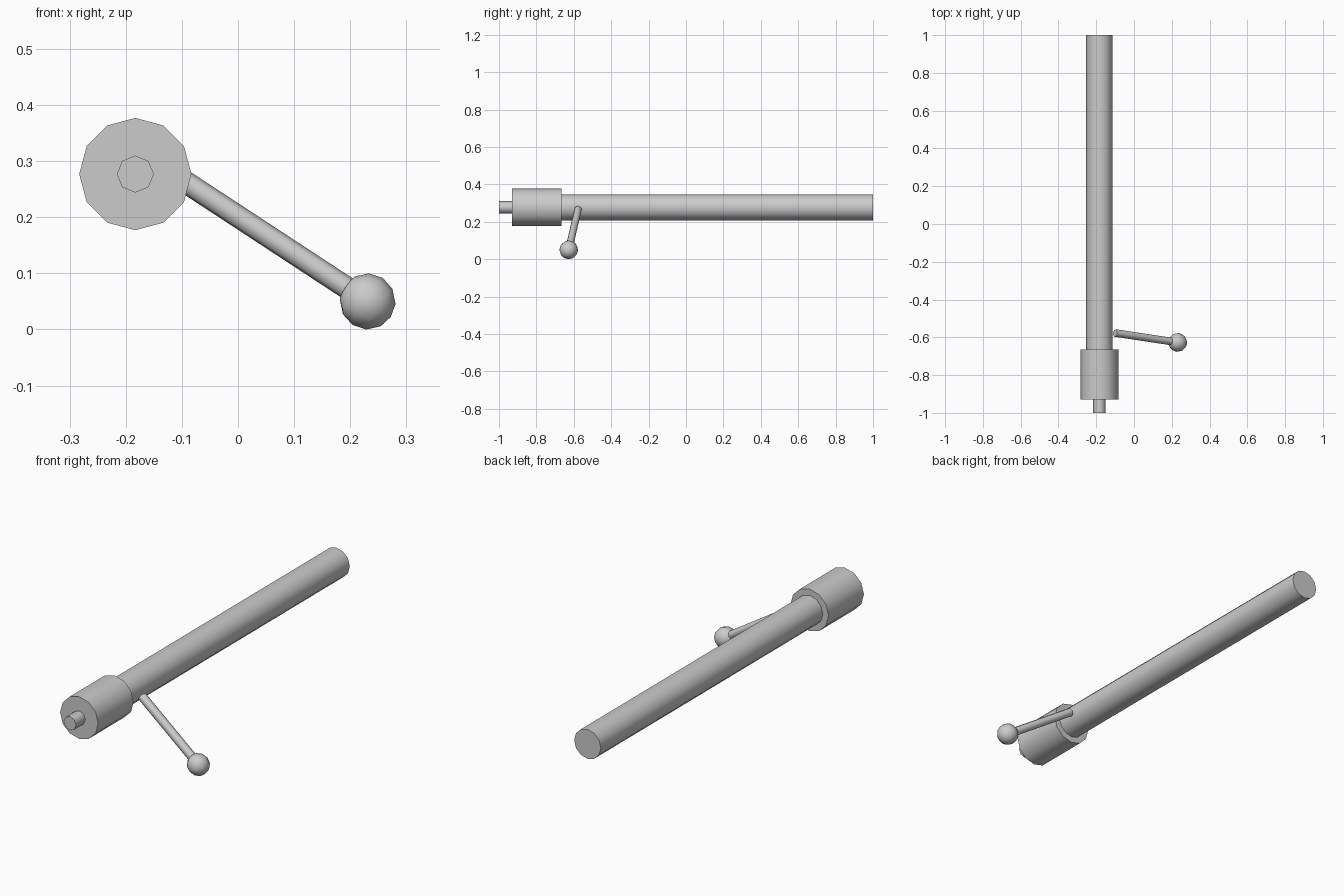
import bpy
import math
from mathutils import Vector

cube = bpy.data.objects.get("Cube")
if cube:
    bpy.data.objects.remove(cube, do_unlink=True)

# Single grey metal
metal = bpy.data.materials.new("grey_metal")
metal.use_nodes = True
grey = (0.6, 0.6, 0.6, 1)
metal.diffuse_color = grey
metal.node_tree.nodes["Principled BSDF"].inputs["Base Color"].default_value = grey


def finish(name):
    obj = bpy.context.object
    obj.name = name
    obj.data.materials.append(metal)
    bpy.ops.object.shade_smooth_by_angle(angle=math.radians(60))
    return obj


def rod(name, start, end, radius, sides):
    """Capped cylinder running between two points."""
    start, end = Vector(start), Vector(end)
    axis = end - start
    bpy.ops.mesh.primitive_cylinder_add(
        vertices=sides, radius=radius, depth=axis.length,
        location=(start + end) / 2,
        rotation=axis.to_track_quat('Z', 'Y').to_euler())
    return finish(name)


# Bolt shaft, collar and striker tip share one axis
AX, AZ = -0.183, 0.277
for name, y0, y1, radius, sides in (
        ("bolt_body", -0.67, 1.0, 0.07, 12),
        ("bolt_collar", -0.93, -0.665, 0.1, 12),
        ("rear_tip", -1.0, -0.925, 0.033, 8)):
    rod(name, (AX, y0, AZ), (AX, y1, AZ), radius, sides)

# Slanted handle with a ball knob
handle_start = Vector((-0.1, -0.577, 0.267))
knob_centre = Vector((0.231, -0.627, 0.05))
rod("handle_arm", handle_start, knob_centre, 0.02, 8)
bpy.ops.mesh.primitive_uv_sphere_add(
    segments=12, ring_count=6, radius=0.05, location=knob_centre,
    rotation=(knob_centre - handle_start).to_track_quat('Z', 'Y').to_euler())
finish("handle_knob")
